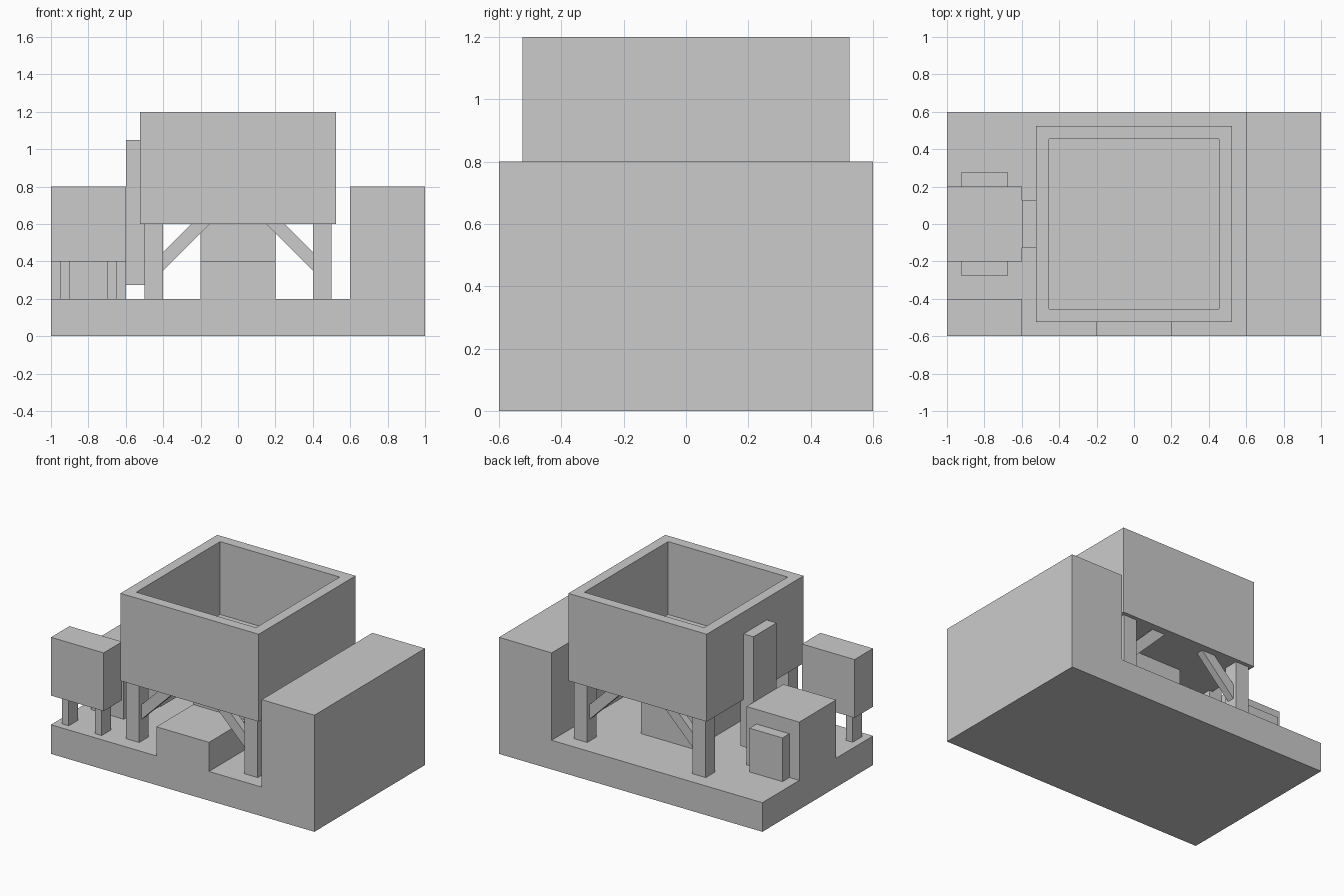
import bpy, bmesh
from mathutils import Vector

if "Cube" in bpy.data.objects:
    bpy.data.objects.remove(bpy.data.objects["Cube"])


def finish(name, bm):
    bmesh.ops.recalc_face_normals(bm, faces=bm.faces)
    mesh = bpy.data.meshes.new(name)
    bm.to_mesh(mesh)
    bm.free()
    ob = bpy.data.objects.new(name, mesh)
    bpy.context.collection.objects.link(ob)
    return ob


def box(name, x, y, z):
    """Box spanning the given (min, max) ranges."""
    bm = bmesh.new()
    bmesh.ops.create_cube(bm, size=1)
    for v in bm.verts:
        v.co = [r[0] if c < 0 else r[1] for c, r in zip(v.co, (x, y, z))]
    return finish(name, bm)


def prism(name, points, y0, y1):
    """Profile in the xz plane, extruded along y."""
    bm = bmesh.new()
    face = bm.faces.new([bm.verts.new((x, y0, z)) for x, z in points])
    ext = bmesh.ops.extrude_face_region(bm, geom=[face])["geom"]
    moved = [g for g in ext if isinstance(g, bmesh.types.BMVert)]
    bmesh.ops.translate(bm, verts=moved, vec=Vector((0, y1 - y0, 0)))
    return finish(name, bm)


def mirror(ob, x, y):
    """Mirror about the world centre planes."""
    mod = ob.modifiers.new("mirror", "MIRROR")
    mod.use_axis = (x, y, False)
    mod.use_clip = False
    mod.use_mirror_merge = False


def union(ob, other):
    """Weld another solid into ob, then discard it."""
    mod = ob.modifiers.new("union", "BOOLEAN")
    mod.operation = "UNION"
    mod.solver = "EXACT"
    mod.object = other
    bpy.context.view_layer.objects.active = ob
    bpy.ops.object.modifier_apply(modifier=mod.name)
    bpy.data.objects.remove(other)


# Base slab with the tall end block in one profile
base = prism("base", [(-1, 0), (1, 0), (1, 0.8), (0.6, 0.8), (0.6, 0.2), (-1, 0.2)], -0.6, 0.6)

# Motor housing on the left edge, and the central outlet with its front chute
union(base, box("motor_housing", (-1, -0.6), (-0.2, 0.2), (0, 0.6)))
union(base, box("outlet_chute", (-0.2, 0.2), (-0.6, 0), (0, 0.4)))
union(base, box("outlet_core", (-0.2, 0.2), (-0.2, 0.2), (0, 0.6)))

# Side covers of the motor housing
cover = box("motor_side_cover", (-0.925, -0.675), (0.2, 0.275), (0.2, 0.5))
mirror(cover, False, True)

# Open-topped hopper
hopper = box("hopper", (-0.525, 0.525), (-0.525, 0.525), (0.6, 1.2))
bm = bmesh.new()
bm.from_mesh(hopper.data)
bm.normal_update()
top = max(bm.faces, key=lambda f: f.calc_center_median().z)
bmesh.ops.inset_region(bm, faces=[top], thickness=0.1)
ext = bmesh.ops.extrude_face_region(bm, geom=[top])["geom"]
bmesh.ops.translate(bm, vec=Vector((0, 0, -0.5)),
                    verts=[g for g in ext if isinstance(g, bmesh.types.BMVert)])
if top.is_valid:
    bmesh.ops.delete(bm, geom=[top], context="FACES_ONLY")
bmesh.ops.recalc_face_normals(bm, faces=bm.faces)
bm.to_mesh(hopper.data)
bm.free()

# Four hopper legs with diagonal braces front and back
leg = box("hopper_leg", (0.4, 0.5), (0.4, 0.5), (0.2, 0.6))
brace = prism("hopper_brace", [(0.4, 0.35), (0.4, 0.45), (0.25, 0.6), (0.15, 0.6)], 0.425, 0.475)
for ob in (leg, brace):
    mirror(ob, True, True)

# Drive guard on the hopper's left side
box("drive_guard", (-0.6, -0.5), (-0.125, 0.125), (0.275, 1.05))

# Control cabinet on two posts
box("control_cabinet", (-1, -0.6), (-0.6, -0.4), (0.4, 0.8))
for side, x in (("left", -0.95), ("right", -0.7)):
    box(f"cabinet_post_{side}", (x, x + 0.05), (-0.55, -0.45), (0.2, 0.4))
